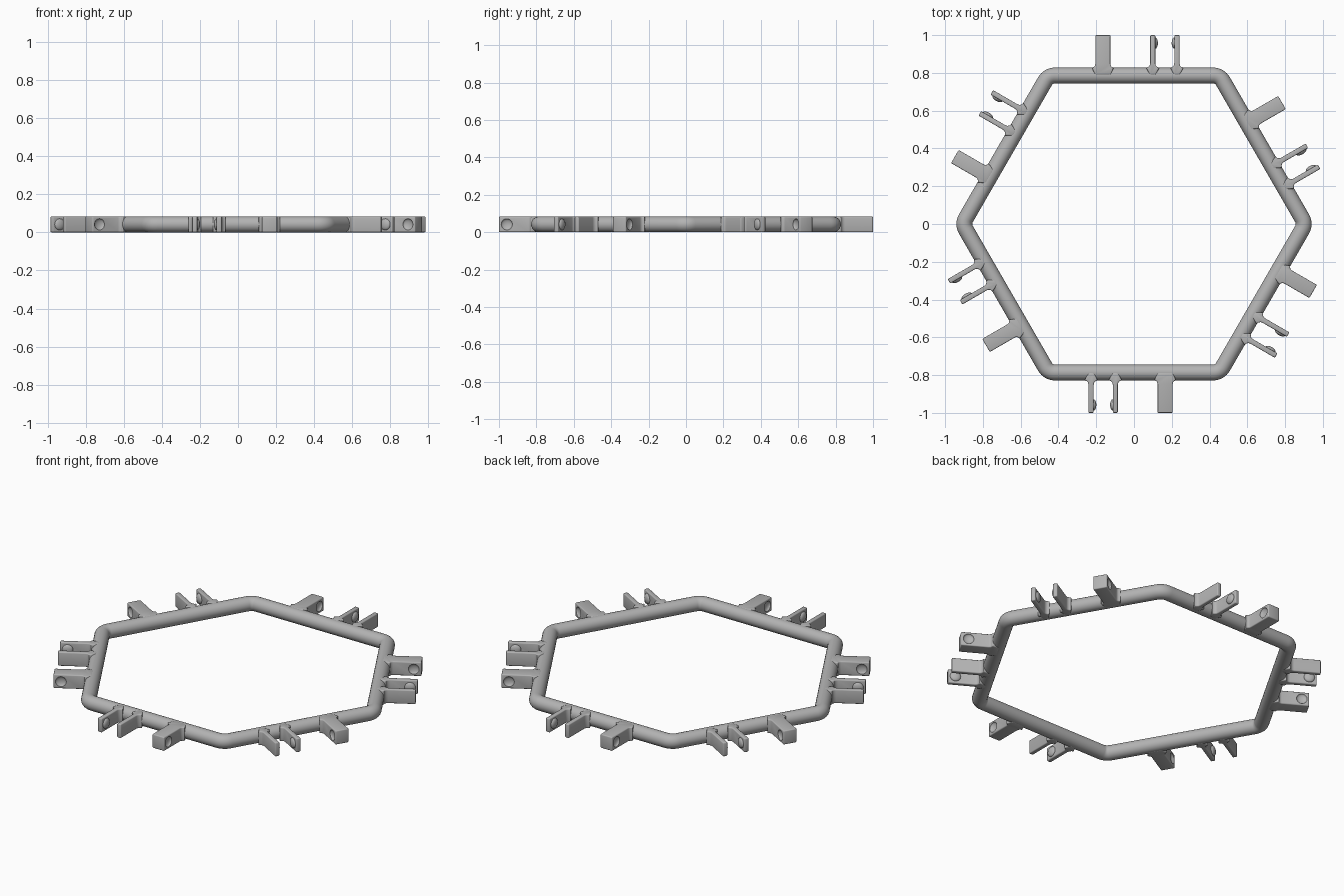
import bpy, bmesh, math
from mathutils import Vector, Matrix

if "Cube" in bpy.data.objects:
    bpy.data.objects.remove(bpy.data.objects["Cube"], do_unlink=True)

R = 0.042          # tube radius, also half the height of every connector
APOTHEM = 0.786    # centre of ring to tube axis
CORNER = 0.06      # bend radius of the tube axis
TIP = 1.0          # reach of the connectors
DETENT_Y = 0.958

grey = bpy.data.materials.new("plain grey")
grey.use_nodes = True
grey.diffuse_color = (0.45, 0.45, 0.45, 1)
grey.node_tree.nodes["Principled BSDF"].inputs["Base Color"].default_value = (0.45, 0.45, 0.45, 1)


def make_object(name, bm):
    bmesh.ops.recalc_face_normals(bm, faces=bm.faces)
    mesh = bpy.data.meshes.new(name)
    bm.to_mesh(mesh)
    bm.free()
    mesh.materials.append(grey)
    obj = bpy.data.objects.new(name, mesh)
    bpy.context.collection.objects.link(obj)
    return obj


def select(obj):
    bpy.ops.object.select_all(action='DESELECT')
    obj.select_set(True)
    bpy.context.view_layer.objects.active = obj


def smooth(obj):
    select(obj)
    bpy.ops.object.shade_smooth_by_angle(angle=math.radians(38))


def apply_modifier(obj, mod):
    select(obj)
    bpy.ops.object.modifier_apply(modifier=mod.name)


# Hexagonal tube: a circle swept along straight sides and rounded corners
def build_ring(sides=24, steps=8):
    bm = bmesh.new()
    loops = []
    for corner in range(6):
        a = math.radians(60 * corner)
        pivot = Vector((math.cos(a), math.sin(a), 0)) * (APOTHEM - CORNER) / math.cos(math.pi / 6)
        for s in range(steps + 1):
            d = a + math.radians(60) * (s / steps - 0.5)
            out = Vector((math.cos(d), math.sin(d), 0))
            loops.append([bm.verts.new(pivot + out * (CORNER + R * math.cos(t))
                                       + Vector((0, 0, R + R * math.sin(t))))
                          for t in (2 * math.pi * k / sides for k in range(sides))])
    for i, loop in enumerate(loops):
        nxt = loops[(i + 1) % len(loops)]
        for k in range(sides):
            j = (k + 1) % sides
            bm.faces.new((loop[k], loop[j], nxt[j], nxt[k]))
    smooth(make_object("hexagon_ring", bm))


# Upright bar pointing along +y with a flared root and softened edges
def build_bar(name, x, half, flare):
    edge_y = APOTHEM + R
    side = [(half, TIP)]
    for s in range(4):
        t = math.radians(30 * s)
        side.append((half + flare * (1 - math.cos(t)), edge_y + flare * (1 - math.sin(t))))
    side.append((half, APOTHEM))
    outline = side + [(-px, py) for px, py in reversed(side)]
    bm = bmesh.new()
    base = bm.faces.new([bm.verts.new((x + px, py, 0)) for px, py in outline])
    top = bmesh.ops.extrude_face_region(bm, geom=[base])["geom"]
    bmesh.ops.translate(bm, vec=(0, 0, 2 * R),
                        verts=[v for v in top if isinstance(v, bmesh.types.BMVert)])
    obj = make_object(name, bm)
    mod = obj.modifiers.new("soft_edges", 'BEVEL')
    mod.width = 0.006
    mod.segments = 3
    mod.limit_method = 'ANGLE'
    mod.angle_limit = math.radians(45)
    mod.use_clamp_overlap = False
    apply_modifier(obj, mod)
    return obj


# Snap detent: a shallow button added to, or cut from, a bar's side
def detent(obj, x, operation):
    bm = bmesh.new()
    shape = Matrix.Translation((x, DETENT_Y, R)) @ Matrix.Diagonal((0.014, 0.03, 0.03, 1)) \
        @ Matrix.Rotation(math.pi / 2, 4, 'Y')
    bmesh.ops.create_uvsphere(bm, u_segments=24, v_segments=16, radius=1, matrix=shape)
    tool = make_object("detent_tool", bm)
    tool.hide_render = True
    mod = obj.modifiers.new("detent", 'BOOLEAN')
    mod.operation = operation
    mod.solver = 'EXACT'
    mod.object = tool
    apply_modifier(obj, mod)
    bpy.data.objects.remove(tool, do_unlink=True)


# Repeat a finished connector around the six sides
def repeat(obj):
    smooth(obj)
    name = obj.name
    for k in range(1, 6):
        copy = bpy.data.objects.new(f"{name}_{k + 1}", obj.data)
        copy.rotation_euler.z = math.radians(60 * k)
        bpy.context.collection.objects.link(copy)


build_ring()

# Solid tab with a dimple on each side
tab_x, tab_half = -0.165, 0.04
tab = build_bar("tab", tab_x, tab_half, 0.018)
for sign in (-1, 1):
    detent(tab, tab_x + sign * tab_half, 'DIFFERENCE')
repeat(tab)

# Pair of thin clip prongs with buttons facing each other
clip_x, spread, prong_half = 0.163, 0.064, 0.0135
for label, sign in (("inner", -1), ("outer", 1)):
    px = clip_x + sign * spread
    prong = build_bar(f"{label}_prong", px, prong_half, 0.022)
    detent(prong, px - sign * prong_half, 'UNION')
    repeat(prong)
